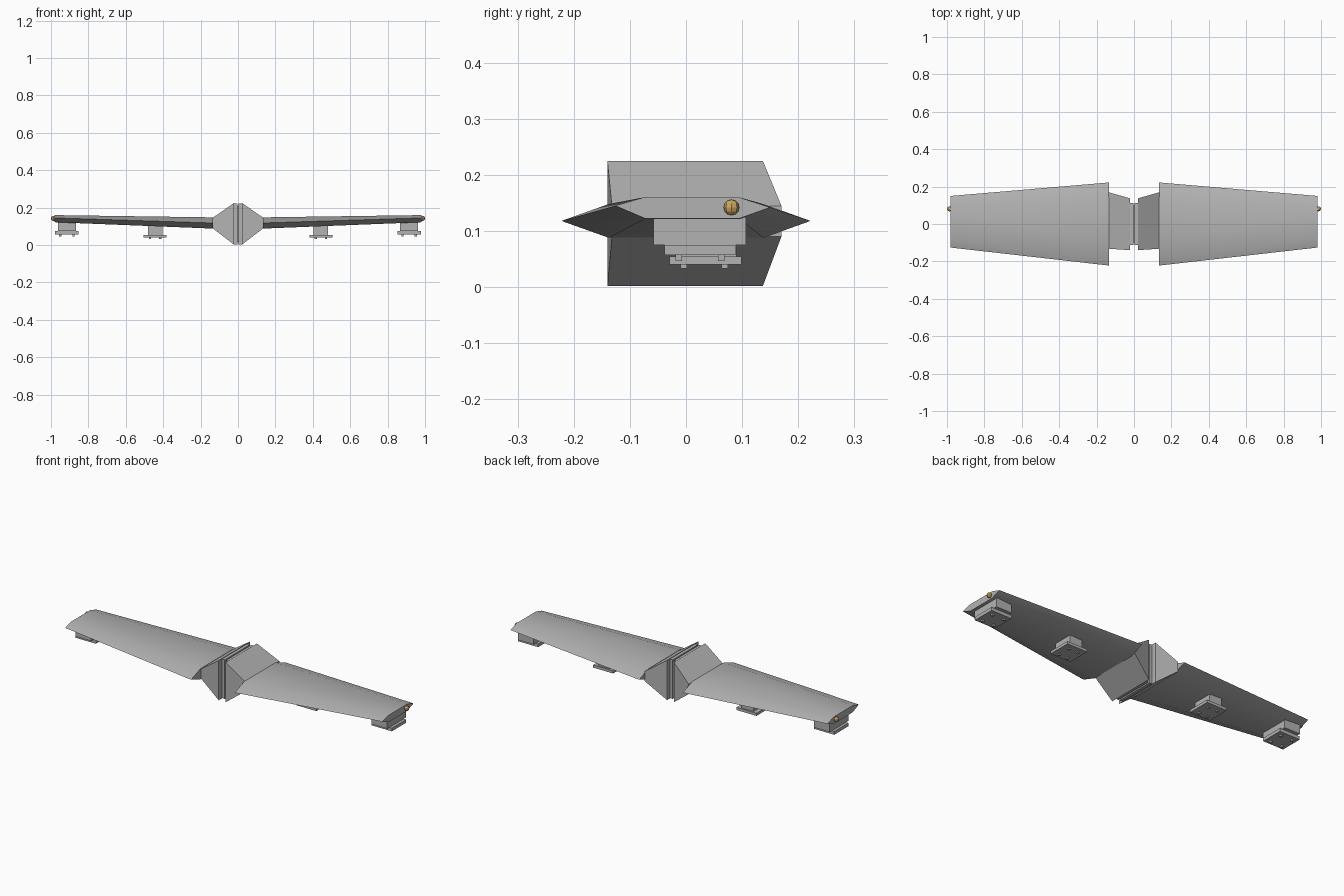
import bpy, bmesh, math
from mathutils import Matrix

cube = bpy.data.objects.get("Cube")
if cube:
    bpy.data.objects.remove(cube)


def material(name, rgb):
    m = bpy.data.materials.new(name)
    m.use_nodes = True
    m.diffuse_color = (*rgb, 1)
    m.node_tree.nodes["Principled BSDF"].inputs["Base Color"].default_value = (*rgb, 1)
    return m


GREY = material("hull grey", (0.45, 0.45, 0.45))
AMBER = material("amber light", (0.6, 0.38, 0.12))


def finish(name, bm, mat, smooth=False):
    bmesh.ops.recalc_face_normals(bm, faces=bm.faces)
    mesh = bpy.data.meshes.new(name)
    bm.to_mesh(mesh)
    bm.free()
    mesh.materials.append(mat)
    ob = bpy.data.objects.new(name, mesh)
    bpy.context.collection.objects.link(ob)
    if smooth:
        bpy.ops.object.select_all(action="DESELECT")
        ob.select_set(True)
        bpy.context.view_layer.objects.active = ob
        bpy.ops.object.shade_smooth_by_angle(angle=math.radians(30))
    return ob


def loft(name, x0, section0, x1, section1, smooth=False):
    """Solid between two matching (y, z) outlines at two x positions."""
    bm = bmesh.new()
    a = [bm.verts.new((x0, y, z)) for y, z in section0]
    b = [bm.verts.new((x1, y, z)) for y, z in section1]
    bm.faces.new(a)
    bm.faces.new(b)
    n = len(a)
    for i in range(n):
        j = (i + 1) % n
        bm.faces.new((a[i], a[j], b[j], b[i]))
    return finish(name, bm, GREY, smooth)


def rect(y0, y1, z0, z1):
    return [(y0, z0), (y1, z0), (y1, z1), (y0, z1)]


def box(name, x, half_width, y0, y1, z0, z1):
    s = rect(y0, y1, z0, z1)
    return loft(name, x - half_width, s, x + half_width, s)


ROOT = [(-0.222, 0.118), (-0.138, 0.148), (0.138, 0.148),
        (0.222, 0.118), (0.138, 0.088), (-0.138, 0.088)]
TIP = [(-0.126, 0.145), (-0.075, 0.16), (0.095, 0.16),
       (0.15, 0.142), (0.094, 0.122), (-0.072, 0.122)]

for side, s in (("left", 1), ("right", -1)):
    # Tapered wing with a faceted section
    loft(side + "_wing", s * 0.135, ROOT, s * 0.98, TIP, True)

    # Hub: tapered housing and its inner flange
    loft(side + "_hub", s * 0.021, rect(-0.14, 0.137, 0.002, 0.225),
         s * 0.136, rect(-0.132, 0.17, 0.09, 0.145))
    box(side + "_hub_flange", s * 0.0125, 0.0085, -0.112, 0.112, 0.004, 0.222)

    # Outer pod
    box(side + "_outer_pylon", s * 0.915, 0.048, -0.058, 0.107, 0.075, 0.13)
    box(side + "_outer_plate", s * 0.915, 0.063, -0.038, 0.088, 0.057, 0.075)
    # Inner pod
    box(side + "_inner_pylon", s * 0.443, 0.038, -0.02, 0.09, 0.054, 0.112)
    box(side + "_inner_plate", s * 0.443, 0.062, -0.029, 0.099, 0.04, 0.055)

    # Small feet below both plates
    for pod, x, dx, ys, z in (("outer", 0.915, 0.035, (-0.013, 0.063), 0.047),
                              ("inner", 0.443, 0.027, (-0.004, 0.069), 0.033)):
        for d in (-dx, dx):
            for y in ys:
                box(f"{side}_{pod}_foot", s * (x + d), 0.006,
                    y - 0.006, y + 0.006, z, z + 0.012)

    # Wing tip light
    bm = bmesh.new()
    bmesh.ops.create_uvsphere(bm, u_segments=8, v_segments=6, radius=0.014,
                              matrix=Matrix.Translation((s * 0.986, 0.081, 0.142)))
    finish(side + "_tip_light", bm, AMBER)

# Recessed core between the flanges
box("hub_core", 0, 0.004, -0.1, 0.1, 0.015, 0.21)
